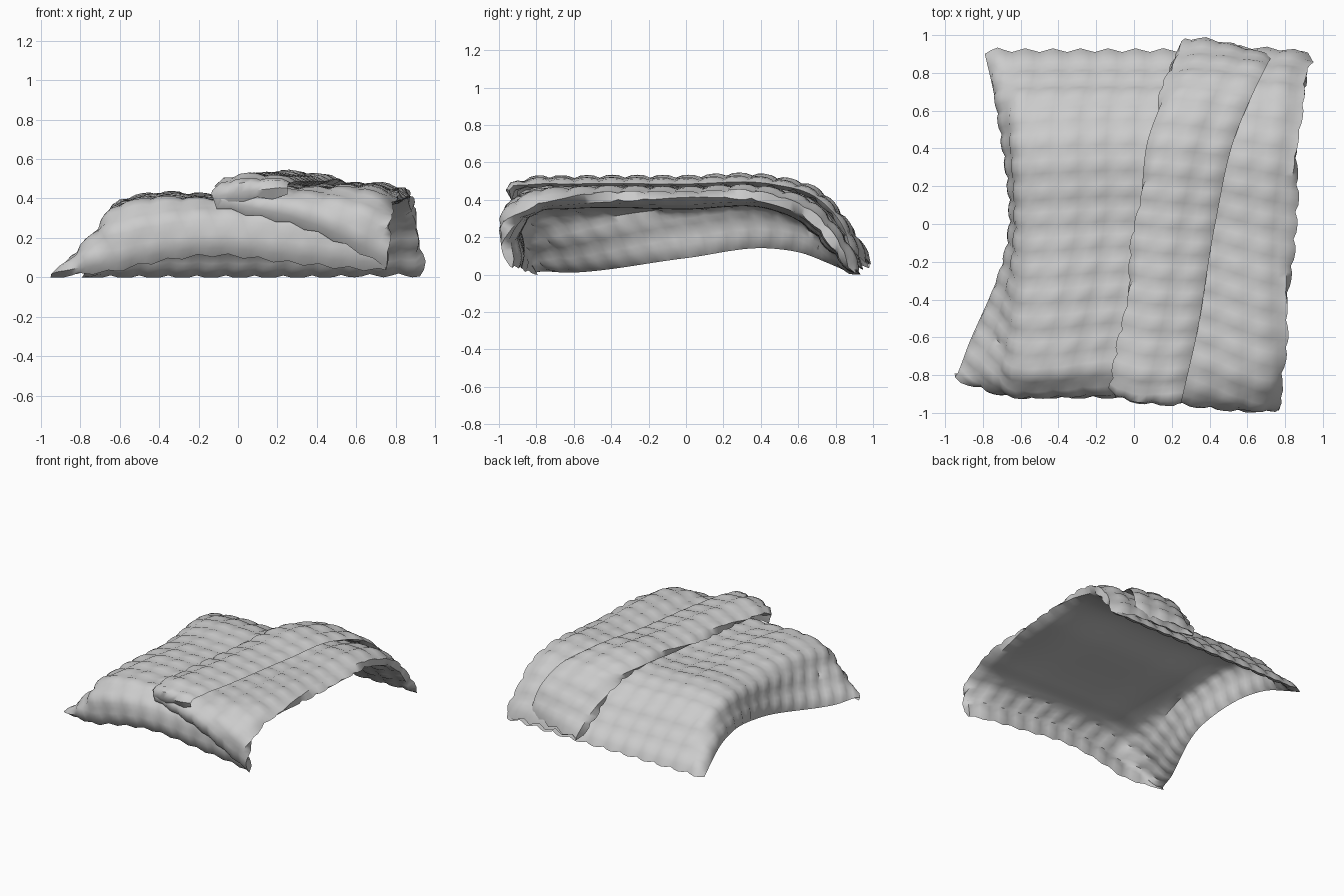
import bpy, bmesh, math
from mathutils import Vector

if "Cube" in bpy.data.objects:
    bpy.data.objects.remove(bpy.data.objects["Cube"])

NU, NV, SEG = 20, 16, 4          # quilt cells across / along, mesh segments per cell


def resample(pts, n):
    """Smooth spline through pts, returned as n+1 evenly spaced points."""
    d = [pts[i + 1] - pts[i] for i in range(len(pts) - 1)]
    l = [max(v.length, 1e-5) for v in d]
    m = [d[0] / l[0]]
    for i in range(1, len(d)):
        m.append((d[i - 1] / l[i - 1] * l[i] + d[i] / l[i] * l[i - 1]) / (l[i - 1] + l[i]))
    m.append(d[-1] / l[-1])
    dense = []
    for i in range(len(d)):
        for k in range(16):
            t = k / 16
            dense.append(pts[i] * (2 * t**3 - 3 * t**2 + 1) + m[i] * l[i] * (t**3 - 2 * t**2 + t)
                         + pts[i + 1] * (3 * t**2 - 2 * t**3) + m[i + 1] * l[i] * (t**3 - t**2))
    dense.append(pts[-1])
    cum = [0]
    for a, b in zip(dense, dense[1:]):
        cum.append(cum[-1] + (b - a).length)
    out, j = [], 0
    for k in range(n + 1):
        s = cum[-1] * k / n
        while j < len(dense) - 2 and cum[j + 1] < s:
            j += 1
        f = (s - cum[j]) / max(cum[j + 1] - cum[j], 1e-9)
        out.append(dense[j].lerp(dense[j + 1], min(f, 1)))
    return out


# Lengthwise strands of the sheet, from the left hem, around the right fold,
# back to the left fold and out to the free hem of the top strip:
# x front, x mid, x back, y front, z front, z top front, z top back, y back, z back
STRANDS = [
    (-.95, -.65, -.79, -.79, .0, .01, .14, .90, .0),
    (-.75, -.625, -.74, -.86, .03, .20, .26, .91, .01),
    (-.63, -.58, -.68, -.88, .04, .345, .355, .91, .01),
    (-.50, -.48, -.52, -.88, .07, .383, .383, .91, .01),
    (-.15, -.10, -.05, -.88, .12, .383, .383, .91, .01),
    (.30, .30, .40, -.88, .08, .383, .383, .91, .01),
    (.65, .72, .82, -.90, .05, .383, .383, .90, .02),
    (.765, .84, .935, -.94, .05, .41, .41, .90, .02),
    (.68, .75, .86, -.95, .10, .437, .437, .91, .04),
    (.30, .42, .55, -.93, .27, .437, .437, .93, .05),
    (.00, .11, .33, -.89, .34, .437, .437, .94, .05),
    (-.115, .015, .25, -.88, .37, .465, .465, .97, .06),
    (-.03, .09, .31, -.91, .39, .495, .495, .975, .07),
    (.25, .43, .73, -.94, .42, .485, .485, .89, .10),
]


def strand(xf, xm, xb, yf, zf, ztf, ztb, yb, zb):
    k = max(0, ztb - .383) * .7
    drop = ztf - zf
    yz = [(yf, zf), (yf - .07 * drop, zf + .55 * drop), (-.80 - .4 * k, zf + .94 * drop),
          (-.62, ztf), (0, ztf + .6 * (ztb - ztf)), (.45, ztb),
          (.62 + k, zb + .82 * (ztb - zb)), (.765 + k, zb + .42 * (ztb - zb)), (yb, zb)]
    pts = []
    for y, z in yz:
        end = xf if y < 0 else xb
        s = min(1, abs(y) / (abs(yf) if y < 0 else yb))
        pts.append(Vector((xm + (end - xm) * s**(1.3 if y < 0 else 1.6), y, z)))
    return resample(pts, NV * SEG)


cols = [strand(*s) for s in STRANDS]
U, V = NU * SEG, NV * SEG
grid = [resample([c[j] for c in cols], U) for j in range(V + 1)]   # grid[v][u]


# Padded shell: two puffed skins that meet at the hem
def skin_point(i, j, side):
    a, b = grid[j][max(i - 1, 0)], grid[j][min(i + 1, U)]
    c, d = grid[max(j - 1, 0)][i], grid[min(j + 1, V)][i]
    n = (b - a).cross(d - c).normalized()
    su = abs(math.sin(math.pi * i / SEG))
    sv = abs(math.sin(math.pi * j / SEG))
    p = grid[j][i].copy()
    if i in (0, U) or j in (0, V):
        if j in (0, V):                       # zigzag hem
            tooth = 1 - abs(2 * (i % SEG) / SEG - 1)
            p += (d - c).normalized() * (.03 * tooth * (1 if j else -.6))
    elif side < 0 and i < U * .6 and n.z > .8:
        p += n * -.024                        # underside pressed flat on the bed
    else:
        p += n * side * (.010 + .016 * math.sqrt(su * sv))
    p.z = max(p.z, 0)
    return p


bm = bmesh.new()
skins = []
for side in (1, -1):
    vs = {}
    for j in range(V + 1):
        for i in range(U + 1):
            hem = i in (0, U) or j in (0, V)
            vs[i, j] = skins[0][i, j] if hem and skins else bm.verts.new(skin_point(i, j, side))
    skins.append(vs)
    for j in range(V):
        for i in range(U):
            f = [vs[i, j], vs[i + 1, j], vs[i + 1, j + 1], vs[i, j + 1]]
            bm.faces.new(f if side > 0 else f[::-1])

mesh = bpy.data.meshes.new("quilted_blanket")
bm.to_mesh(mesh)
bm.free()
blanket = bpy.data.objects.new("quilted_blanket", mesh)
bpy.context.collection.objects.link(blanket)
bpy.context.view_layer.objects.active = blanket
blanket.select_set(True)
bpy.ops.object.shade_smooth_by_angle(angle=math.radians(50))
